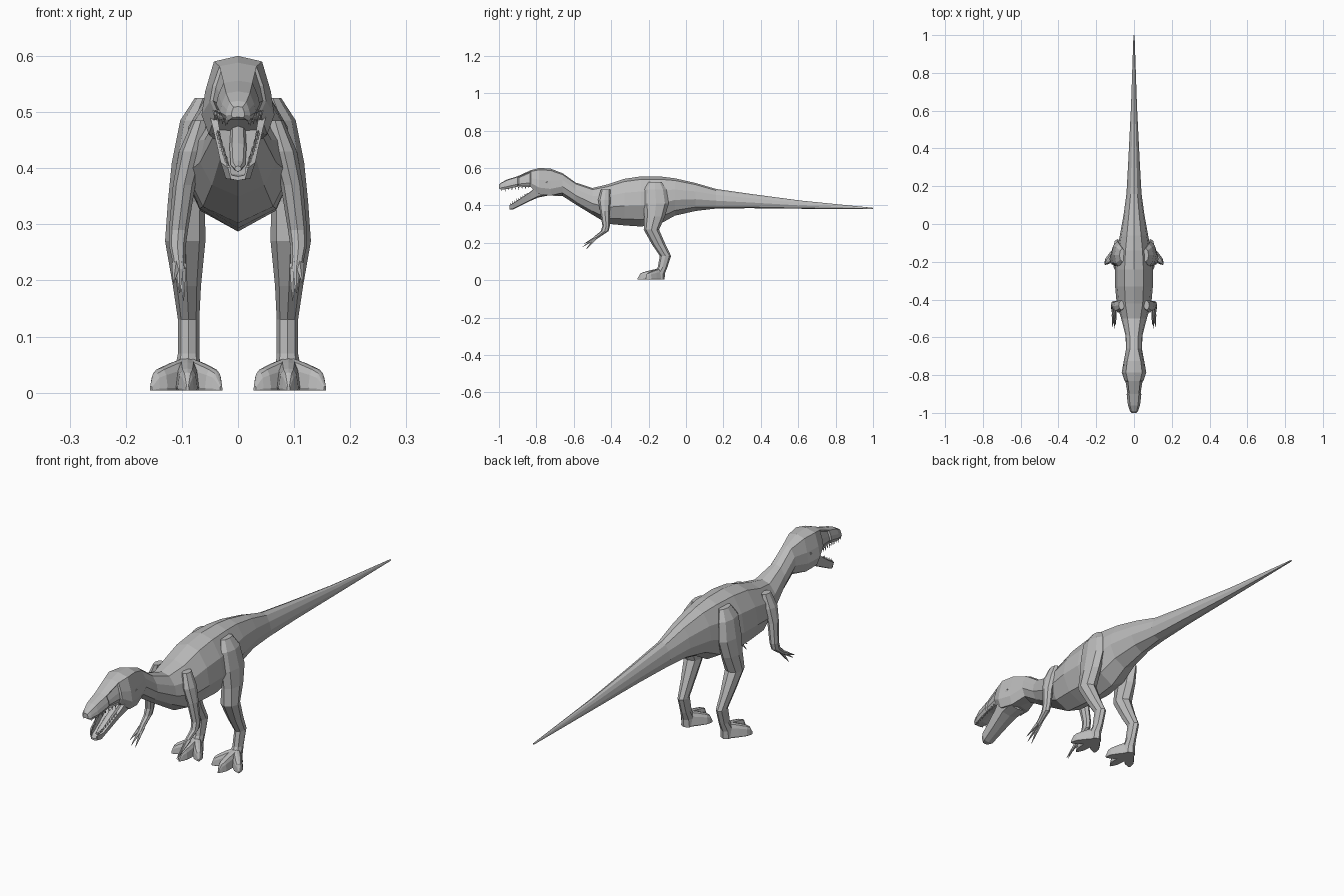
import bpy
import bmesh
from mathutils import Vector

cube = bpy.data.objects.get("Cube")
if cube:
    bpy.data.objects.remove(cube, do_unlink=True)

grey = bpy.data.materials.new("plain grey")
grey.use_nodes = True
grey.diffuse_color = (0.5, 0.5, 0.5, 1)
grey.node_tree.nodes["Principled BSDF"].inputs["Base Color"].default_value = (0.5, 0.5, 0.5, 1)

X, Y, Z = Vector((1, 0, 0)), Vector((0, 1, 0)), Vector((0, 0, 1))

# Half sections, from top centre to bottom centre, as width and height fractions
ROUND = [(0, 1), (.5, .94), (.88, .7), (1, .42), (.68, .14), (0, 0)]
HEAD = [(0, 1), (.66, .93), (.9, .55), (1, .25), (.8, 0), (0, .06)]
JAW = [(0, .3), (.65, .4), (.75, 1), (1, .95), (.7, .1), (0, 0)]
TAIL = [(0, 1), (.45, .92), (.8, .7), (1, .4), (.7, .08), (0, 0)]
TOE = [(0, 1), (.5, .95), (.8, .7), (1, .1), (.9, 0), (0, 0)]
OVAL = [(0, 1), (.7, .85), (1, .5), (.7, .15), (0, 0)]


def ring(base, side, up, width, height, section):
    """Closed ring whose bottom centre is base."""
    half = [(u, v) for u, v in section]
    full = half + [(-u, v) for u, v in half[-2:0:-1]]
    return [base + side * (u * width) + up * (v * height) for u, v in full]


def loft(name, rings):
    bm = bmesh.new()
    rows = [[bm.verts.new(p) for p in r] for r in rings]
    n = len(rows[0])
    for a, b in zip(rows, rows[1:]):
        for i in range(n):
            j = (i + 1) % n
            bm.faces.new((a[i], a[j], b[j], b[i]))
    bm.faces.new(rows[0])
    bm.faces.new(rows[-1][::-1])
    return finish(name, bm)


def finish(name, bm):
    bmesh.ops.recalc_face_normals(bm, faces=bm.faces)
    mesh = bpy.data.meshes.new(name)
    bm.to_mesh(mesh)
    bm.free()
    mesh.materials.append(grey)
    ob = bpy.data.objects.new(name, mesh)
    bpy.context.scene.collection.objects.link(ob)
    return ob


def spine(name, stations):
    """Loft along y from (y, bottom, top, half width, section)."""
    return loft(name, [ring(Vector((0, y, lo)), X, Z, w, hi - lo, sec)
                       for y, lo, hi, w, sec in stations])


def limb(name, s, stations):
    """Stack of horizontal ovals from (x, y, z, half width, half depth)."""
    return loft(name, [ring(Vector((s * x, y - d, z)), X, Y, w, 2 * d, OVAL)
                       for x, y, z, w, d in stations])


def spike(bm, a, b, r, sides=4):
    """Pointed cone from a to b."""
    a, b = Vector(a), Vector(b)
    rot = (b - a).to_track_quat('Z', 'Y')
    geo = bmesh.ops.create_cone(bm, segments=sides, radius1=r, radius2=r * .1,
                                depth=(b - a).length, cap_ends=True)
    for v in geo["verts"]:
        v.co = rot @ v.co + (a + b) / 2


# Tail, trunk, neck and upper head
body = spine("body", [
    (1.0, .381, .387, .003, TAIL), (.62, .382, .425, .016, TAIL),
    (.34, .385, .462, .03, TAIL), (.16, .383, .488, .04, TAIL),
    (.05, .37, .52, .055, ROUND), (-.06, .345, .545, .075, ROUND),
    (-.14, .3, .555, .09, ROUND), (-.24, .287, .555, .1, ROUND),
    (-.33, .293, .542, .1, ROUND), (-.42, .302, .512, .092, ROUND),
    (-.5, .35, .493, .068, ROUND), (-.59, .405, .522, .045, ROUND),
    (-.66, .45, .572, .042, ROUND), (-.725, .452, .597, .054, HEAD),
    (-.785, .46, .6, .065, HEAD), (-.83, .497, .588, .05, HEAD),
    (-.9, .5, .556, .039, HEAD), (-.96, .487, .537, .032, HEAD),
    (-.99, .485, .52, .022, HEAD), (-1.0, .49, .51, .012, HEAD)])

# Sunken hollows on the sides of the face
bm = bmesh.new()
bm.from_mesh(body.data)
hollows = [f for f in bm.faces if -.9 < f.calc_center_median().y < -.83
           and abs(f.normal.x) > .75]
bmesh.ops.inset_region(bm, faces=hollows, thickness=.006, depth=-.005)
bm.to_mesh(body.data)
bm.free()

# Lower jaw and tongue
spine("lower_jaw", [
    (-.74, .452, .53, .056, JAW), (-.79, .442, .512, .054, JAW),
    (-.83, .425, .475, .045, JAW), (-.88, .4, .44, .037, JAW),
    (-.925, .378, .412, .031, JAW), (-.945, .378, .402, .018, JAW)])
spine("tongue", [
    (-.78, .455, .482, .014, OVAL), (-.85, .425, .445, .015, OVAL),
    (-.9, .398, .414, .013, OVAL), (-.925, .394, .404, .006, OVAL)])

# Teeth along both jaws
for name, start, end, length in (
        ("upper_teeth", (.042, -.84, .503), (.019, -.985, .489), -.016),
        ("lower_teeth", (.036, -.85, .458), (.018, -.937, .402), .014)):
    bm = bmesh.new()
    for s in (1, -1):
        for i in range(9):
            p = Vector(start).lerp(Vector(end), i / 8)
            p.x *= s
            spike(bm, p, p + Z * length * (1 if i % 2 else .7), .0035)
    finish(name, bm)

for s, side in ((1, "left"), (-1, "right")):
    # Hind leg
    limb(side + "_leg", s, [
        (.062, -.165, .525, .015, .035), (.078, -.165, .485, .025, .06),
        (.088, -.16, .41, .03, .068), (.092, -.168, .34, .033, .055),
        (.094, -.185, .27, .036, .041), (.091, -.145, .19, .025, .036),
        (.088, -.11, .13, .019, .03), (.088, -.125, .07, .019, .026),
        (.09, -.143, .035, .024, .03), (.09, -.148, .004, .027, .034)])

    # Three clawed toes
    root = Vector((s * .09, -.14, .004))
    for toe, x, y in (("outer", .155, -.215), ("middle", .09, -.258), ("inner", .03, -.215)):
        tip = Vector((s * x, y, .004))
        across = (tip - root).normalized().cross(Z)
        loft(side + "_" + toe + "_toe", [
            ring(root.lerp(tip, t), across, Z, w, h, TOE)
            for t, w, h in ((0, .022, .06), (.4, .021, .05), (.75, .018, .039),
                            (.88, .011, .032), (1, .003, .008))])

    # Small fore arm
    limb(side + "_arm", s, [
        (.066, -.43, .485, .015, .025), (.082, -.435, .43, .023, .035),
        (.096, -.434, .37, .02, .026), (.106, -.427, .29, .017, .02),
        (.108, -.435, .262, .015, .021), (.106, -.465, .24, .012, .018),
        (.104, -.49, .22, .011, .013)])

    # Fingers
    bm = bmesh.new()
    for x, y, z in ((.115, -.545, .195), (.104, -.552, .178), (.097, -.535, .165)):
        spike(bm, (s * (.104 + (x - .104) * .5), -.48, .228), (s * x, y, z), .009, 5)
    finish(side + "_fingers", bm)
